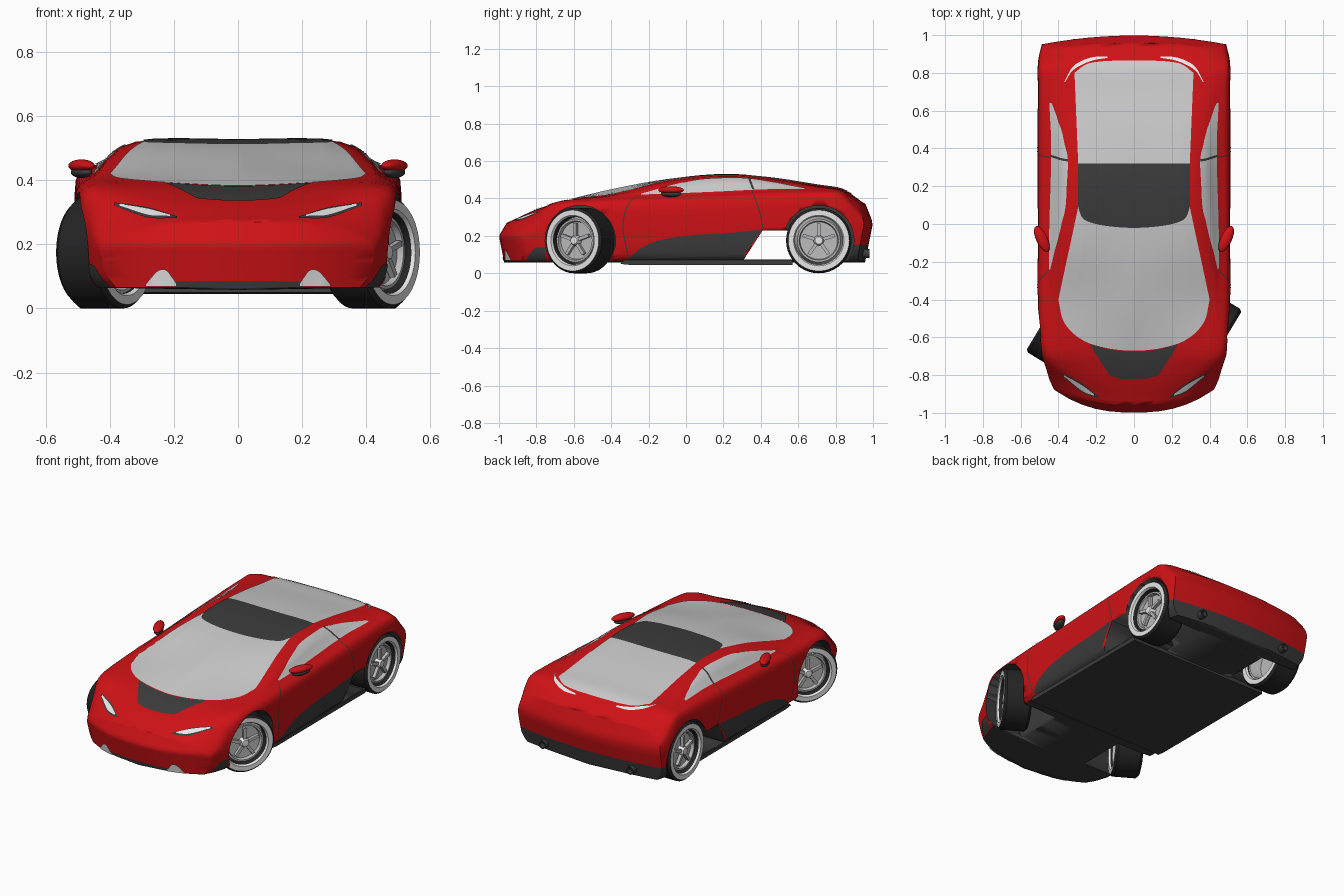
import bpy, bmesh
from math import pi, cos, sin, radians
from mathutils import Vector, Matrix
from mathutils.bvhtree import BVHTree

if "Cube" in bpy.data.objects:
    bpy.data.objects.remove(bpy.data.objects["Cube"])


def material(name, r, g, b):
    m = bpy.data.materials.new(name)
    m.use_nodes = True
    m.diffuse_color = (r, g, b, 1)
    m.node_tree.nodes["Principled BSDF"].inputs["Base Color"].default_value = (r, g, b, 1)
    return m


RED = material("red paint", .62, .006, .008)
DARK = material("dark trim", .045, .045, .045)
TYRE = material("black rubber", .018, .018, .018)
GLASS = material("light grey glass", .6, .6, .6)
WHITE = material("white", .8, .8, .8)
SILVER = material("silver", .5, .5, .5)


def finish(name, bm, mats, angle=35):
    bmesh.ops.remove_doubles(bm, verts=bm.verts, dist=1e-4)
    mesh = bpy.data.meshes.new(name)
    bm.to_mesh(mesh)
    ob = bpy.data.objects.new(name, mesh)
    bpy.context.collection.objects.link(ob)
    for m in mats:
        mesh.materials.append(m)
    bpy.ops.object.select_all(action='DESELECT')
    ob.select_set(True)
    bpy.context.view_layer.objects.active = ob
    bpy.ops.object.shade_smooth_by_angle(angle=radians(angle))
    return ob


def spline(pts, n):
    """Smooth curve through points of any dimension."""
    v = [Vector(p) for p in pts]
    v = [2 * v[0] - v[1]] + v + [2 * v[-1] - v[-2]]
    out = []
    for a, b, c, d in zip(v, v[1:], v[2:], v[3:]):
        for i in range(n):
            t = i / n
            out.append(b + (c - a) * (t / 2) + (2 * a - 5 * b + 4 * c - d) * (t * t / 2)
                       + (3 * b - a - 3 * c + d) * (t ** 3 / 2))
    return out + [v[-2]]


def grid_faces(bm, rows, mat=lambda i, j: 0):
    for i in range(len(rows) - 1):
        for j in range(len(rows[i]) - 1):
            f = bm.faces.new((rows[i][j], rows[i][j + 1], rows[i + 1][j + 1], rows[i + 1][j]))
            f.material_index = mat(i, j)


# Body loft: y, centre z, roof edge x z, belt x z, half width, shoulder z, waist z
STATIONS = [
    (-1, .27, .2, .265, .34, .24, .42, .19, .14),
    (-.9, .315, .24, .315, .39, .3, .445, .25, .16),
    (-.8, .35, .28, .35, .42, .35, .465, .3, .18),
    (-.67, .38, .32, .385, .43, .385, .49, .35, .2),
    (-.4, .445, .37, .42, .45, .405, .505, .36, .2),
    (-.1, .5, .34, .49, .45, .42, .505, .37, .2),
    (.2, .525, .32, .52, .44, .435, .505, .385, .2),
    (.45, .51, .32, .502, .435, .447, .505, .395, .2),
    (.7, .472, .34, .465, .45, .445, .505, .4, .19),
    (.87, .445, .35, .44, .455, .43, .505, .385, .16),
    (1, .37, .36, .365, .44, .34, .485, .29, .15)]


def bend(x, y, z):
    """Round the nose and tail in plan and in profile."""
    x = abs(x)
    f = max(0, (-.6 - y) / .4) ** 2
    r = max(0, (y - .7) / .3) ** 2
    nose = .12 * (x / .42) ** 2.5 + (.6 * (z - .2) if z > .2 else .2 * (.2 - z))
    tail = .045 * (x / .48) ** 2 + (.4 * (z - .27) if z > .27 else .2 * (.27 - z))
    return y + f * nose - r * tail


def half_section(s):
    y, zc, gx, gz, bx, bz, w, sz, ez = s
    pts = [(0, zc), (gx, gz), (bx, bz), (w, sz), (w, ez), (w - .012, .1), (w - .04, .065)]
    return [tuple(p) for p in spline(pts, 4)] + [(0, .058)]


bm = bmesh.new()
sections = spline(STATIONS, 5)
rings = []
for s in sections:
    half = half_section(s)
    loop = half + [(-x, z) for x, z in half[-2:0:-1]] + half[:1]
    rings.append([bm.verts.new((x, bend(x, s[0], z), z)) for x, z in loop])


def body_colour(y, row):
    lower = (y > .86 and row >= 16) or (-.33 < y < .56 and row >= 20)
    return 1 if row == 24 or lower else 0


grid_faces(bm, rings, lambda i, j: body_colour(sections[i][0], min(j, 49 - j)))
for s in (sections[0], sections[-1]):
    cap = []
    for x, z in half_section(s):
        xs = [x * (1 - c / 6) for c in range(13)]
        cap.append([bm.verts.new((u, bend(u, s[0], z), z)) for u in xs])
    grid_faces(bm, cap, lambda i, j: body_colour(s[0], i))
bmesh.ops.remove_doubles(bm, verts=bm.verts, dist=1e-4)
bmesh.ops.recalc_face_normals(bm, faces=bm.faces)
skin = BVHTree.FromBMesh(bm)
body = finish("body", bm, [RED, DARK])


def prism(name, outline, x0, x1, mats, index=0):
    """Extrude a side-view outline across x."""
    b = bmesh.new()
    f = b.faces.new([b.verts.new((x0, y, z)) for y, z in outline])
    ext = bmesh.ops.extrude_face_region(b, geom=[f])
    bmesh.ops.translate(b, vec=(x1 - x0, 0, 0),
                        verts=[v for v in ext["geom"] if isinstance(v, bmesh.types.BMVert)])
    bmesh.ops.recalc_face_normals(b, faces=b.faces)
    for f in b.faces:
        f.material_index = index
    return finish(name, b, mats)


# Wheel wells and the open duct ahead of the rear wheels
WHEELS = [("front", -.565, .415, radians(-31)), ("rear", .71, .425, 0)]
cutters = [prism("duct_cutter", [(.31, .075), (.41, .23), (.56, .23), (.62, .075)],
                 -.7, .7, [RED, DARK], 1)]
for name, y, x, steer in WHEELS:
    circle = [(y + .188 * cos(a * pi / 24), .175 + .188 * sin(a * pi / 24)) for a in range(48)]
    for side in (1, -1):
        cutters.append(prism(name + "_well_cutter", circle, .23 * side, .7 * side, [RED, DARK], 1))
bpy.context.view_layer.objects.active = body
for c in cutters:
    mod = body.modifiers.new("cut", 'BOOLEAN')
    mod.operation = 'DIFFERENCE'
    mod.solver = 'EXACT'
    mod.object = c
    bpy.ops.object.modifier_apply(modifier=mod.name)
    bpy.data.objects.remove(c)


# Thin panels laid on the body between two outline curves
def panel(name, a, b, axis, mat, rows=8, lift=.004):
    bm = bmesh.new()
    if axis == 'z':
        a, b = [[(-x, y) for x, y in c[:0:-1]] + list(c) for c in (a, b)]
    ca, cb = spline(a, 6), spline(b, 6)
    for s in ((1,) if axis == 'z' else (1, -1)):
        grid = []
        for i in range(rows + 1):
            line = []
            for p, q in zip(ca, cb):
                u, v = p.lerp(q, i / rows)
                o, d = {'z': ((u, v, 2), (0, 0, -1)), 'x': ((2 * s, u, v), (-s, 0, 0)),
                        'y': ((s * u, -2, v), (0, 1, 0))}[axis]
                hit = skin.ray_cast(Vector(o), Vector(d))
                if hit[0] is None:
                    hit = skin.find_nearest(Vector(o) + 1.5 * Vector(d))
                n = hit[1] if hit[1].dot(Vector(d)) < 0 else -hit[1]
                line.append(bm.verts.new(hit[0] + n * lift))
            grid.append(line if s > 0 else line[::-1])
        grid_faces(bm, grid)
    bmesh.ops.recalc_face_normals(bm, faces=bm.faces)
    # keep every panel facing away from the car
    for f in bm.faces:
        if f.normal.dot(f.calc_center_median() - Vector((0, 0, .2))) < 0:
            f.normal_flip()
    return finish(name, bm, [mat])


screen = [(0, -.67), (.15, -.655), (.28, -.61), (.37, -.52), (.4, -.4)]
header = [(0, -.02), (.1, -.015), (.2, 0), (.27, .03), (.295, .09)]
rear_edge = [(0, .32), (.08, .32), (.15, .32), (.22, .32), (.295, .32)]
tail_edge = [(0, .865), (.08, .863), (.16, .86), (.25, .845), (.315, .8)]
panel("windscreen", screen, header, 'z', GLASS, 24)
panel("roof_panel", header, rear_edge, 'z', DARK, 12)
panel("rear_window", rear_edge, tail_edge, 'z', GLASS, 20)
panel("hood_panel", [(0, -.82), (.07, -.817), (.13, -.8)],
      [(0, -.675), (.12, -.665), (.235, -.635)], 'z', DARK, 10)
panel("side_window", [(-.24, .423), (-.05, .475), (.1, .502), (.3, .507), (.45, .488), (.64, .452)],
      [(-.24, .418), (-.05, .425), (.1, .431), (.3, .44), (.45, .446), (.64, .447)], 'x', GLASS)
panel("window_divider", [(.33, .505), (.355, .442)], [(.342, .505), (.367, .442)], 'x', DARK, 2, .007)
panel("side_skirt", [(-.3, .085), (-.24, .135), (-.13, .18), (.05, .205), (.25, .218), (.41, .235)],
      [(-.3, .075), (-.2, .08), (-.1, .085), (.05, .09), (.2, .095), (.31, .1)], 'x', DARK)
front_seam = [(-.24, .42), (-.31, .37), (-.34, .25), (-.31, .08)]
rear_seam = [(.35, .44), (.39, .33), (.41, .235)]
for name, seam in (("door_seam_front", front_seam), ("door_seam_rear", rear_seam)):
    panel(name, seam, [(y + .006, z) for y, z in seam], 'x', DARK, 1, .003)
panel("headlight_surround", [(.19, .284), (.28, .312), (.385, .328)],
      [(.19, .279), (.28, .281), (.385, .318)], 'y', DARK, 4)
panel("headlight", [(.21, .288), (.28, .307), (.37, .323)],
      [(.21, .283), (.28, .287), (.37, .317)], 'y', WHITE, 4, .007)
panel("front_fin", [(.19, .078), (.22, .12), (.25, .117), (.285, .076)],
      [(.19, .07), (.22, .07), (.25, .07), (.285, .07)], 'y', WHITE, 4, .009)
panel("front_splitter", [(0, .086), (.1, .086), (.2, .084)],
      [(0, .068), (.1, .068), (.2, .068)], 'y', DARK, 2)
panel("bumper_corner", [(-.85, .075), (-.81, .132), (-.75, .138)],
      [(-.85, .068), (-.81, .068), (-.75, .068)], 'x', DARK, 4)
for side in (1, -1):
    tip = [(.14, .885), (.23, .878), (.32, .835), (.37, .75)]
    inner = [(.14, .877), (.23, .86), (.32, .815), (.365, .75)]
    b = bmesh.new()
    rows = []
    for curve in (tip, inner):
        hits = [skin.ray_cast(Vector((p[0] * side, p[1], 2)), Vector((0, 0, -1))) for p in spline(curve, 4)]
        rows.append([b.verts.new(h[0] + h[1] * .005) for h in hits])
    grid_faces(b, rows if side < 0 else rows[::-1])
    finish("tail_light", b, [WHITE])

# Floor plate
prism("floor_plate", [(-.35, .05), (-.33, .07), (.57, .07), (.57, .045), (-.3, .045)], -.475, .475, [DARK])


# Wheels: turned tyre and rim, star spokes
def lathe(name, profile, mats, index=lambda i: 0, seg=40):
    b = bmesh.new()
    rows = []
    for r, x in profile:
        ang = [2 * pi * k / seg for k in range(seg + 1)]
        rows.append([b.verts.new((x, r * cos(a), r * sin(a))) for a in ang])
    grid_faces(b, rows, lambda i, j: index(i))
    bmesh.ops.remove_doubles(b, verts=b.verts, dist=1e-4)
    bmesh.ops.recalc_face_normals(b, faces=b.faces)
    return finish(name, b, mats)


def spokes():
    b = bmesh.new()
    for k in range(5):
        m = (Matrix.Rotation(2 * pi * k / 5, 4, 'X') @ Matrix.Translation((.05, 0, .045))
             @ Matrix.Diagonal((.02, .018, .09, 1)))
        bmesh.ops.create_cube(b, size=1, matrix=m)
    return finish("wheel_spokes", b, [SILVER])


TYRE_PROFILE = [(.128, -.07), (.135, -.08), (.163, -.08), (.175, -.066), (.175, .066),
                (.163, .08), (.135, .08), (.128, .07), (.128, -.07)]
RIM_PROFILE = [(0, .03), (.1, .035), (.105, .055), (.115, .055), (.128, .02), (.128, -.06),
               (.118, -.06), (.1, .005), (0, .005)]
for name, y, x, steer in WHEELS:
    for side in (1, -1):
        place = (Matrix.Translation((x * side, y, .175))
                 @ Matrix.Rotation(steer + (pi if side < 0 else 0), 4, 'Z'))
        parts = [lathe(name + "_tyre", TYRE_PROFILE, [TYRE, WHITE],
                       lambda i: 1 if i in (0, 1, 5, 6) else 0),
                 lathe(name + "_rim", RIM_PROFILE, [SILVER, DARK], lambda i: 1 if i == 4 else 0),
                 lathe(name + "_hub", [(0, .07), (.02, .068), (.028, .055), (.028, .03)], [WHITE], seg=20),
                 spokes()]
        for p in parts:
            p.matrix_world = place

# Door mirrors and exhaust tips
for side in (1, -1):
    for name, z, size, mat in (("mirror_shell", .445, (.03, .075, .02), RED),
                               ("mirror_base", .425, (.026, .058, .018), DARK)):
        b = bmesh.new()
        m = (Matrix.Translation((.488 * side, -.08, z)) @ Matrix.Rotation(radians(-25 * side), 4, 'Z')
             @ Matrix.Diagonal((*size, 1)))
        bmesh.ops.create_uvsphere(b, u_segments=20, v_segments=12, radius=1, matrix=m)
        finish(name, b, [mat], 60)
    pipe = lathe("exhaust_tip", [(.0, 0), (.018, 0), (.018, .05), (.024, .05), (.024, -.03)], [DARK], seg=20)
    pipe.matrix_world = Matrix.Translation((.3 * side, .93, .105)) @ Matrix.Rotation(pi / 2, 4, 'Z')
